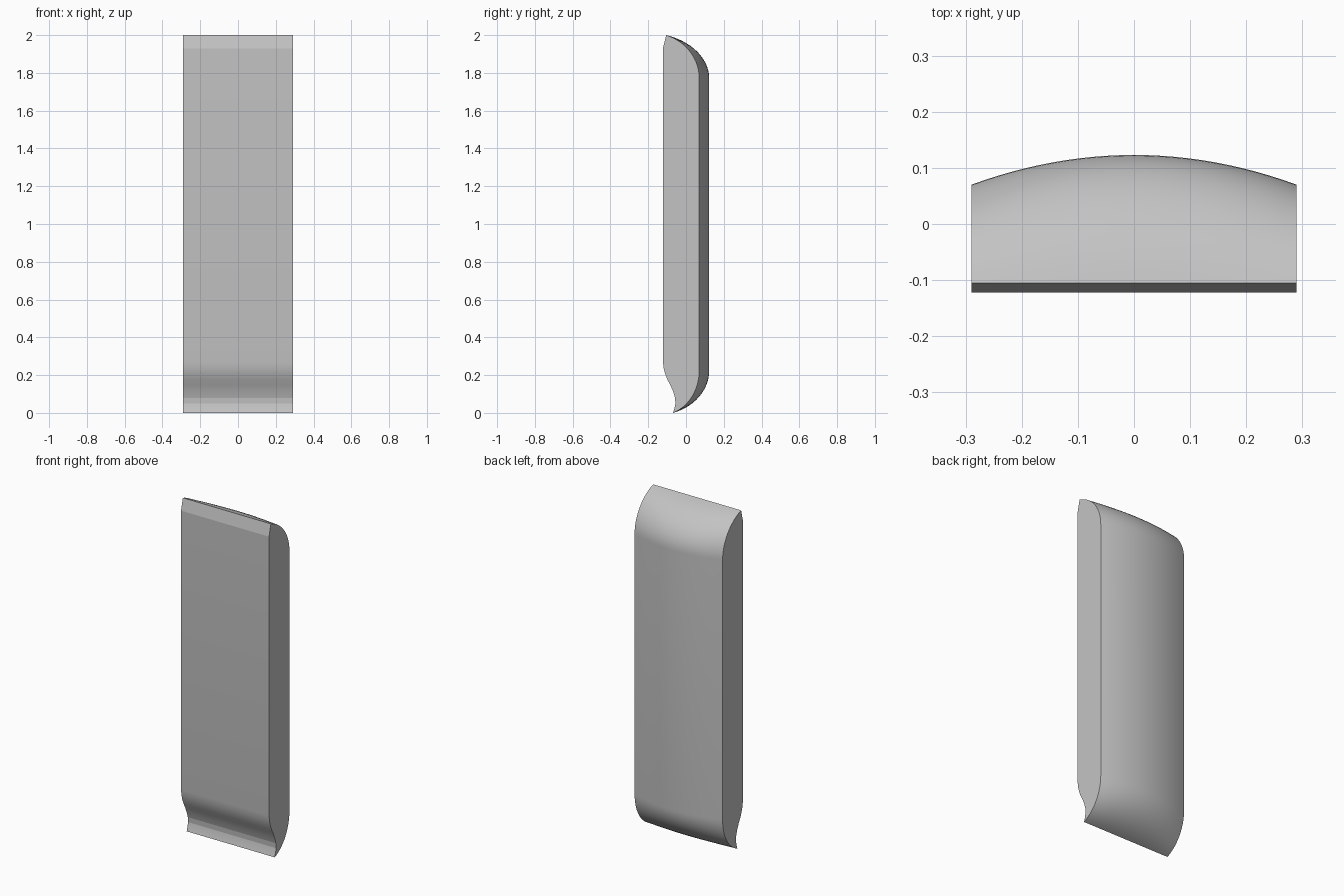
import bpy, bmesh, math

if "Cube" in bpy.data.objects:
    bpy.data.objects.remove(bpy.data.objects["Cube"])

HALF_W = 0.29     # half width of the panel
COLS = 24         # strips across the width
ARC = 14          # steps in each rounded back end

grey = bpy.data.materials.new("light grey")
grey.diffuse_color = (0.55, 0.55, 0.55, 1)
grey.use_nodes = True
grey.node_tree.nodes["Principled BSDF"].inputs["Base Color"].default_value = grey.diffuse_color

# flat front with a top chamfer and a scooped lower lip, from bottom to top
FRONT = [(-0.069, 0.0), (-0.061, 0.025), (-0.056, 0.05), (-0.058, 0.08), (-0.067, 0.11),
         (-0.082, 0.145), (-0.098, 0.175), (-0.11, 0.205), (-0.118, 0.235), (-0.122, 0.27),
         (-0.122, 1.93), (-0.105, 2.0)]


def end_curve(tip, shoulder):
    """Rounded end: leaves the tip at a slant and meets the back vertically."""
    (y0, z0), (y1, z1) = tip, shoulder
    start = math.radians(18)
    pts = []
    for i in range(1, ARC + 1):
        a = start + (math.pi / 2 - start) * i / ARC
        u = (math.sin(a) - math.sin(start)) / (1 - math.sin(start))
        v = 1 - math.cos(a) / math.cos(start)
        pts.append((y0 + (y1 - y0) * u, z0 + (z1 - z0) * v))
    return pts


def section(x):
    """Closed side outline at one position across the width."""
    back = 0.123 - 0.053 * (x / HALF_W) ** 2      # bowed back
    top = end_curve(FRONT[-1], (back, 1.77))
    bottom = end_curve(FRONT[0], (back, 0.225))
    return FRONT + top + bottom[::-1]


# loft the outline across the width and cap both sides
bm = bmesh.new()
rings = []
for c in range(COLS + 1):
    x = HALF_W * (2 * c / COLS - 1)
    rings.append([bm.verts.new((x, y, z)) for y, z in section(x)])
n = len(rings[0])
for a, b in zip(rings, rings[1:]):
    for i in range(n):
        j = (i + 1) % n
        bm.faces.new((a[i], a[j], b[j], b[i]))
bm.faces.new(rings[0])
bm.faces.new(rings[-1][::-1])
bmesh.ops.recalc_face_normals(bm, faces=bm.faces)

mesh = bpy.data.meshes.new("curved_panel")
bm.to_mesh(mesh)
bm.free()
mesh.materials.append(grey)
panel = bpy.data.objects.new("curved_panel", mesh)
bpy.context.collection.objects.link(panel)

# smooth curves, crisp rims
bpy.context.view_layer.objects.active = panel
panel.select_set(True)
bpy.ops.object.shade_smooth_by_angle(angle=math.radians(12))
